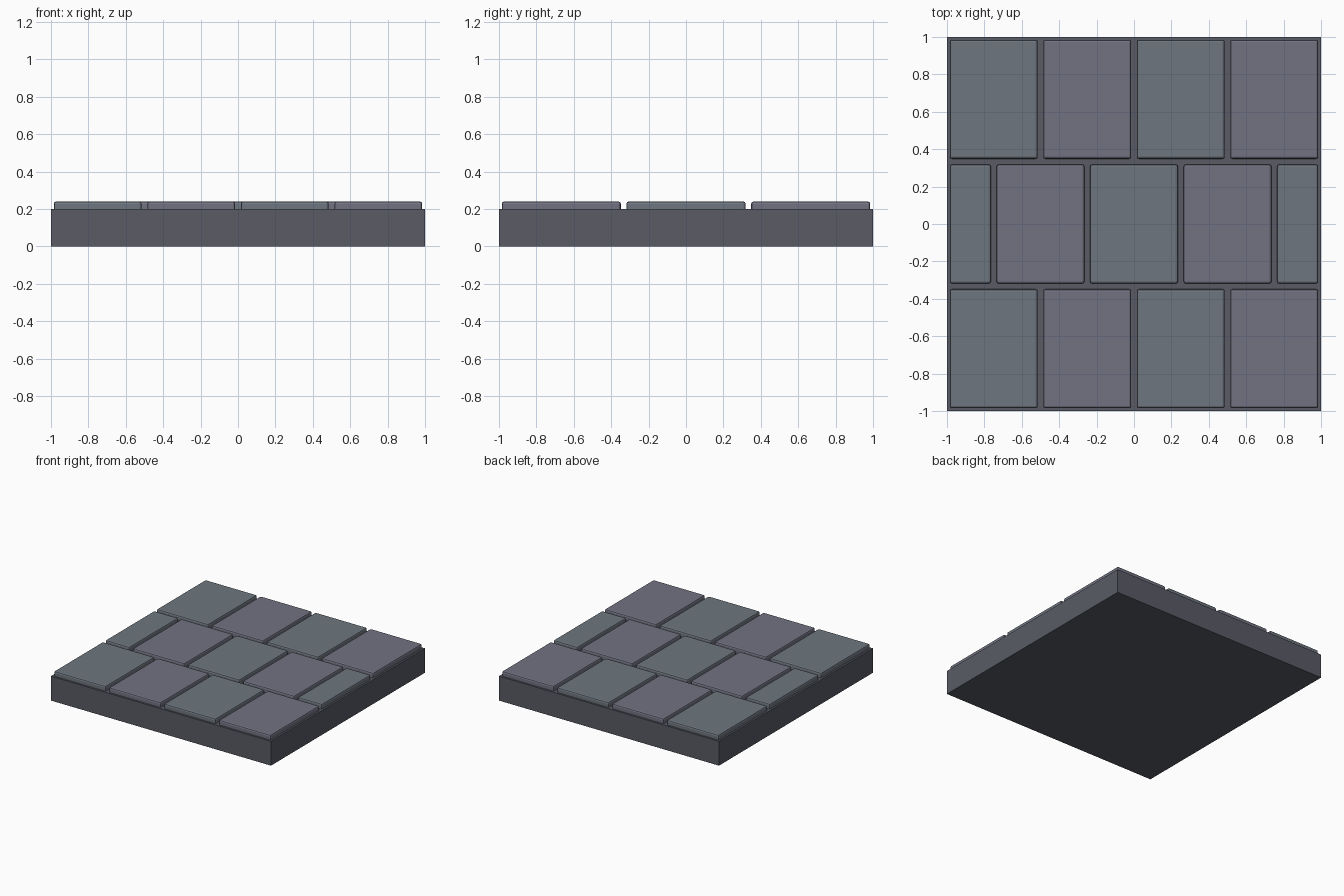
import bpy

if "Cube" in bpy.data.objects:
    bpy.data.objects.remove(bpy.data.objects["Cube"])


def material(name, rgb):
    m = bpy.data.materials.new(name)
    m.diffuse_color = (*rgb, 1)
    m.use_nodes = True
    m.node_tree.nodes["Principled BSDF"].inputs["Base Color"].default_value = m.diffuse_color
    return m


def box(name, lo, hi, mat, bevel=0):
    size = [b - a for a, b in zip(lo, hi)]
    bpy.ops.mesh.primitive_cube_add(size=1, location=[(a + b) / 2 for a, b in zip(lo, hi)])
    ob = bpy.context.object
    ob.name = name
    ob.scale = size
    bpy.ops.object.transform_apply(location=False, rotation=False, scale=True)
    ob.data.materials.append(mat)
    if bevel:
        mod = ob.modifiers.new("soft_edges", "BEVEL")
        mod.width = bevel
        mod.segments = 2
    return ob


mortar = material("mortar", (0.10, 0.105, 0.13))
stones = [material("stone_green_grey", (0.155, 0.18, 0.21)),
          material("stone_violet_grey", (0.17, 0.17, 0.225))]

# Slab under the paving
box("base_slab", (-1, -1, 0), (1, 1, 0.2), mortar)

# Three courses of paving in running bond, middle course shifted half a stone
GAP = 0.015
ROW = 2 / 3
for r in range(3):
    y0 = -1 + r * ROW
    joints = [-1, -0.75, -0.25, 0.25, 0.75, 1] if r == 1 else [-1, -0.5, 0, 0.5, 1]
    for i, (x0, x1) in enumerate(zip(joints, joints[1:])):
        box(f"paving_stone_{r + 1}_{i + 1}",
            (x0 + GAP, y0 + GAP, 0.18), (x1 - GAP, y0 + ROW - GAP, 0.24),
            stones[i % 2], bevel=0.012)
